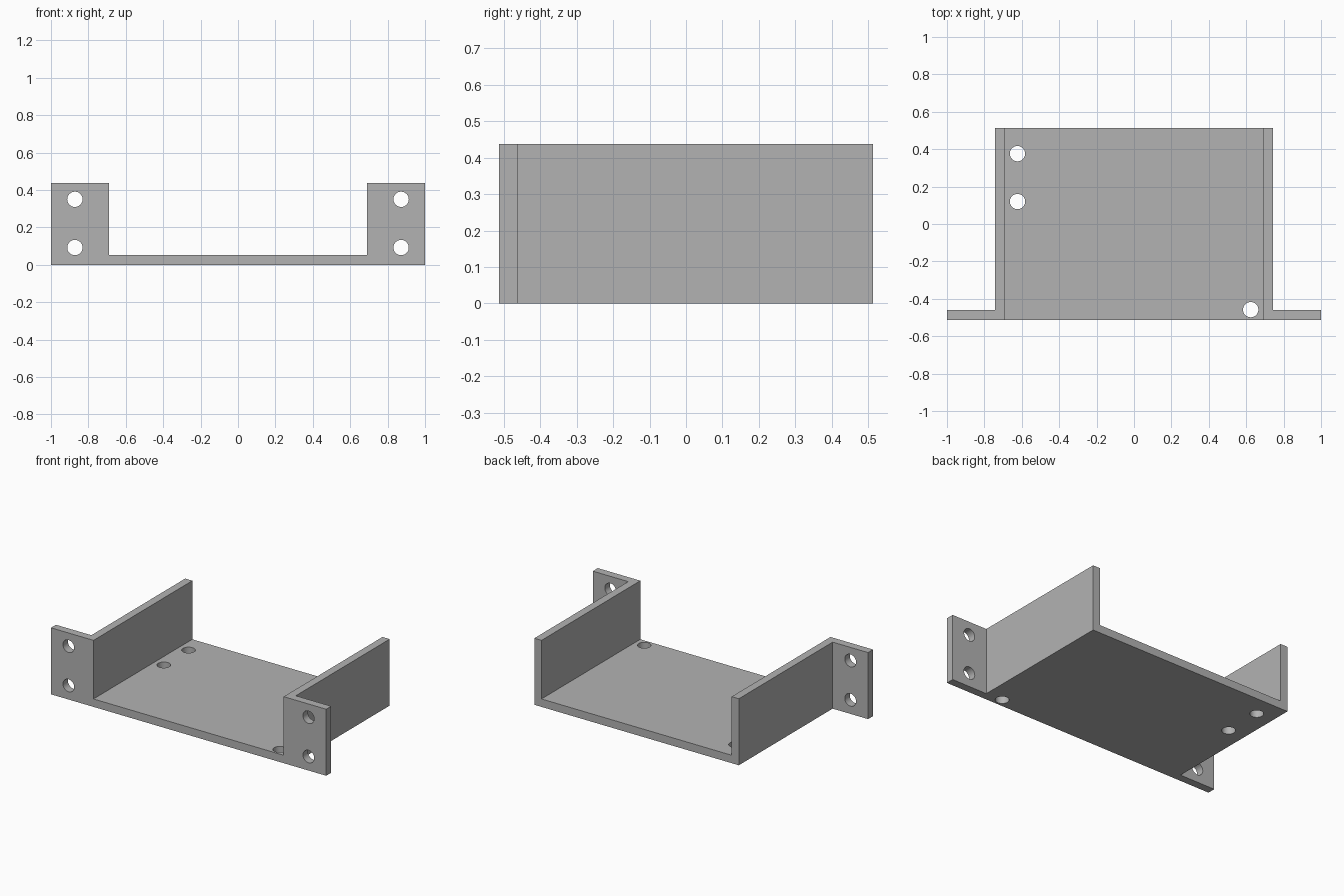
import bpy
import bmesh
from math import pi
from mathutils import Matrix, Vector

if "Cube" in bpy.data.objects:
    bpy.data.objects.remove(bpy.data.objects["Cube"], do_unlink=True)

# Main sizes
FLANGE_X, WALL_X = 1.0, 0.743
DEPTH = 0.513            # half depth
HEIGHT, THICK = 0.437, 0.052
HOLE_R = 0.041

grey = bpy.data.materials.new("plain grey")
grey.use_nodes = True
colour = (0.45, 0.45, 0.45, 1)
grey.diffuse_color = colour
grey.node_tree.nodes["Principled BSDF"].inputs["Base Color"].default_value = colour


def finish(name, bm):
    """Turn a bmesh into a linked object."""
    bmesh.ops.recalc_face_normals(bm, faces=bm.faces)
    mesh = bpy.data.meshes.new(name)
    bm.to_mesh(mesh)
    bm.free()
    mesh.materials.append(grey)
    obj = bpy.data.objects.new(name, mesh)
    bpy.context.collection.objects.link(obj)
    return obj


def add_drill(bm, centre, axis):
    """Add a round drill through the given point."""
    turn = Matrix.Rotation(pi / 2, 4, "X") if axis == "y" else Matrix()
    bmesh.ops.create_cone(bm, cap_ends=True, segments=32, radius1=HOLE_R, radius2=HOLE_R,
                          depth=0.16, matrix=Matrix.Translation(centre) @ turn)


# Bracket body: hat-shaped outline raised to full height
front, shoulder = -DEPTH, -DEPTH + THICK
half = [(FLANGE_X, front), (FLANGE_X, shoulder), (WALL_X, shoulder), (WALL_X, DEPTH)]
outline = half + [(-x, y) for x, y in reversed(half)]
bm = bmesh.new()
base = bm.faces.new([bm.verts.new((x, y, 0)) for x, y in outline])
raised = bmesh.ops.extrude_face_region(bm, geom=[base])["geom"]
bmesh.ops.translate(bm, vec=(0, 0, HEIGHT),
                    verts=[v for v in raised if isinstance(v, bmesh.types.BMVert)])
bracket = finish("mounting_bracket", bm)

# Channel between the side walls, open at front, back and top
bm = bmesh.new()
size = Vector((2 * (WALL_X - THICK), 3, 1))
bmesh.ops.create_cube(bm, size=1, matrix=Matrix.Translation((0, 0, THICK + 0.5))
                      @ Matrix.Diagonal(size).to_4x4())
channel = finish("channel_cutter", bm)

# Flange holes on both sides, and three floor holes
bm = bmesh.new()
for side in (-1, 1):
    for z in (0.092, 0.35):
        add_drill(bm, (side * 0.872, front + THICK / 2, z), "y")
for x, y in ((-0.623, 0.376), (-0.623, 0.12), (0.624, -0.458)):
    add_drill(bm, (x, y, THICK / 2), "z")
holes = finish("hole_cutter", bm)

# Cut the body, then remove the cutters
bpy.context.view_layer.objects.active = bracket
for cutter in (channel, holes):
    cutter.hide_render = True
    cut = bracket.modifiers.new(cutter.name, "BOOLEAN")
    cut.operation = "DIFFERENCE"
    cut.solver = "EXACT"
    cut.object = cutter
    bpy.ops.object.modifier_apply(modifier=cut.name)
    bpy.data.objects.remove(cutter, do_unlink=True)

# Smooth hole walls, sharp corners
bpy.ops.object.select_all(action="DESELECT")
bracket.select_set(True)
bpy.ops.object.shade_smooth_by_angle(angle=pi / 6)
